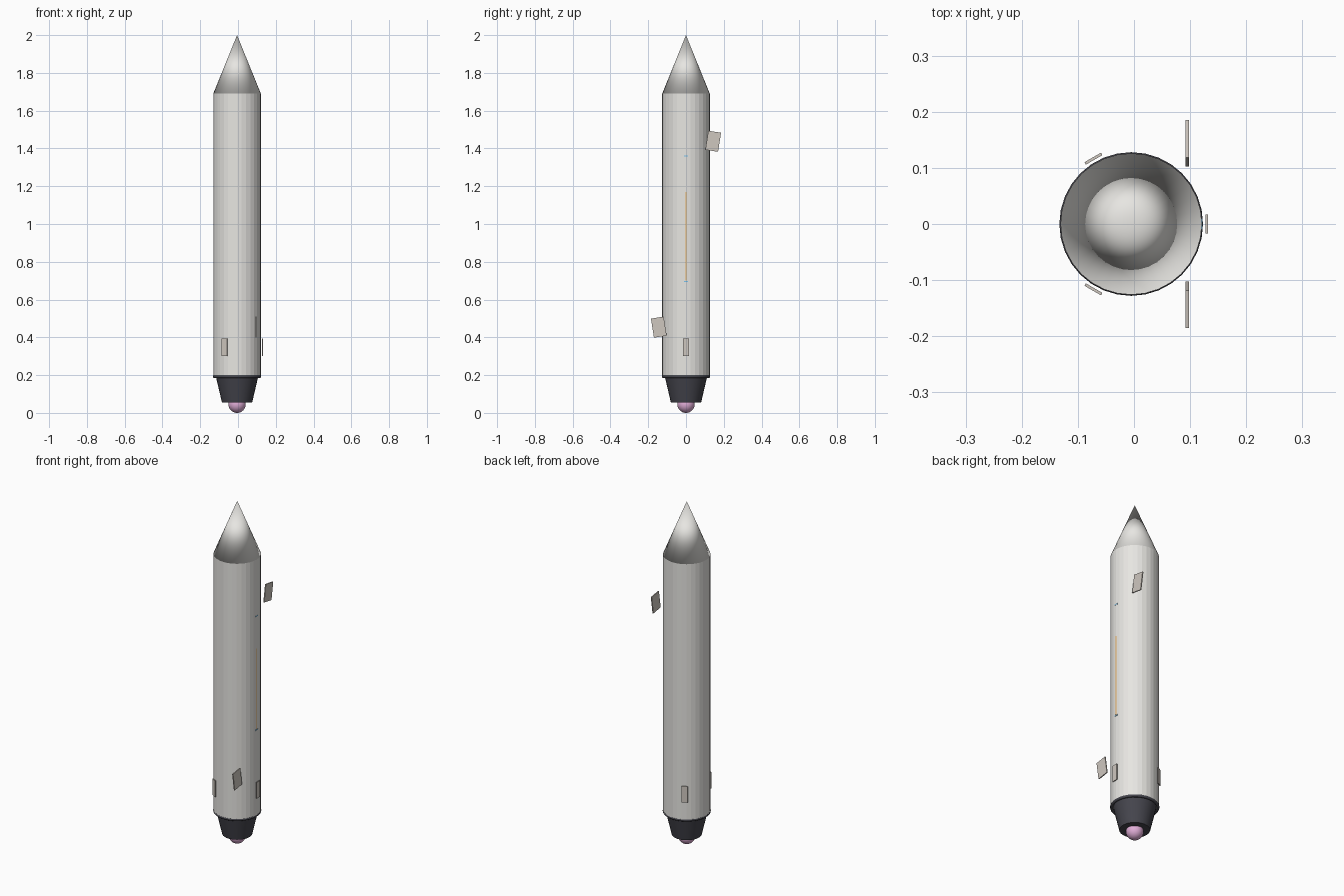
import bpy
from math import radians, sin, cos

if "Cube" in bpy.data.objects:
    bpy.data.objects.remove(bpy.data.objects["Cube"])

AXIS_X = -0.005   # rocket axis, offset slightly by the front fin
R = 0.126


def material(name, rgb):
    m = bpy.data.materials.new(name)
    m.diffuse_color = (*rgb, 1)
    m.use_nodes = True
    m.node_tree.nodes["Principled BSDF"].inputs["Base Color"].default_value = m.diffuse_color
    return m


WHITE = material("off_white", (0.80, 0.79, 0.76))
DARK = material("dark_metal", (0.06, 0.06, 0.075))
PINK = material("flame_pink", (0.75, 0.42, 0.68))
BEIGE = material("fin_beige", (0.62, 0.57, 0.52))
ORANGE = material("orange", (0.85, 0.45, 0.12))
BLUE = material("blue", (0.2, 0.55, 0.85))


def finish(name, mat):
    o = bpy.context.object
    o.name = name
    o.data.materials.append(mat)
    return o


def frustum(name, r1, r2, z1, z2, mat):
    bpy.ops.mesh.primitive_cone_add(vertices=32, radius1=r1, radius2=r2, depth=z2 - z1,
                                    location=(AXIS_X, 0, (z1 + z2) / 2))
    return finish(name, mat)


def box(name, loc, size, mat, rot=(0, 0, 0)):
    bpy.ops.mesh.primitive_cube_add(size=1, location=loc, rotation=rot)
    o = finish(name, mat)
    o.scale = size
    return o


# Faceted body and smooth nose
frustum("body", R, R, 0.19, 1.69, WHITE)
frustum("nose_cone", R, 0, 1.69, 2.0, WHITE)
bpy.ops.object.shade_smooth()

# Engine: nozzle, collar ring and exhaust ball
frustum("nozzle", 0.08, 0.112, 0.055, 0.192, DARK)
bpy.ops.object.shade_smooth_by_angle(angle=radians(40))
bpy.ops.mesh.primitive_torus_add(major_radius=0.12, minor_radius=0.008, major_segments=32,
                                 minor_segments=12, location=(AXIS_X, 0, 0.192))
finish("collar_ring", DARK)
bpy.ops.object.shade_smooth()
bpy.ops.mesh.primitive_uv_sphere_add(segments=32, ring_count=16, radius=0.046,
                                     location=(AXIS_X, 0, 0.046))
finish("exhaust_ball", PINK)
bpy.ops.object.shade_smooth()

# Three tail fins spaced around the body
for i in range(3):
    a = radians(120 * i)
    box(f"tail_fin_{i + 1}", (AXIS_X + 0.1345 * cos(a), 0.1345 * sin(a), 0.348),
        (0.005, 0.034, 0.094), BEIGE, (0, 0, a))

# Tilted side panels, one high and one low
for name, side, z in (("upper_panel", 1, 1.438), ("lower_panel", -1, 0.454)):
    box(name, (0.095, side * 0.144, z), (0.006, 0.068, 0.102), BEIGE,
        (radians(-9 * side), 0, 0))

# Stripe and small markers on the +x side
box("stripe", (0.119, 0, 0.935), (0.006, 0.006, 0.47), ORANGE)
for name, z in (("upper_marker", 1.36), ("lower_marker", 0.695)):
    box(name, (0.119, 0, z), (0.006, 0.02, 0.005), BLUE)
